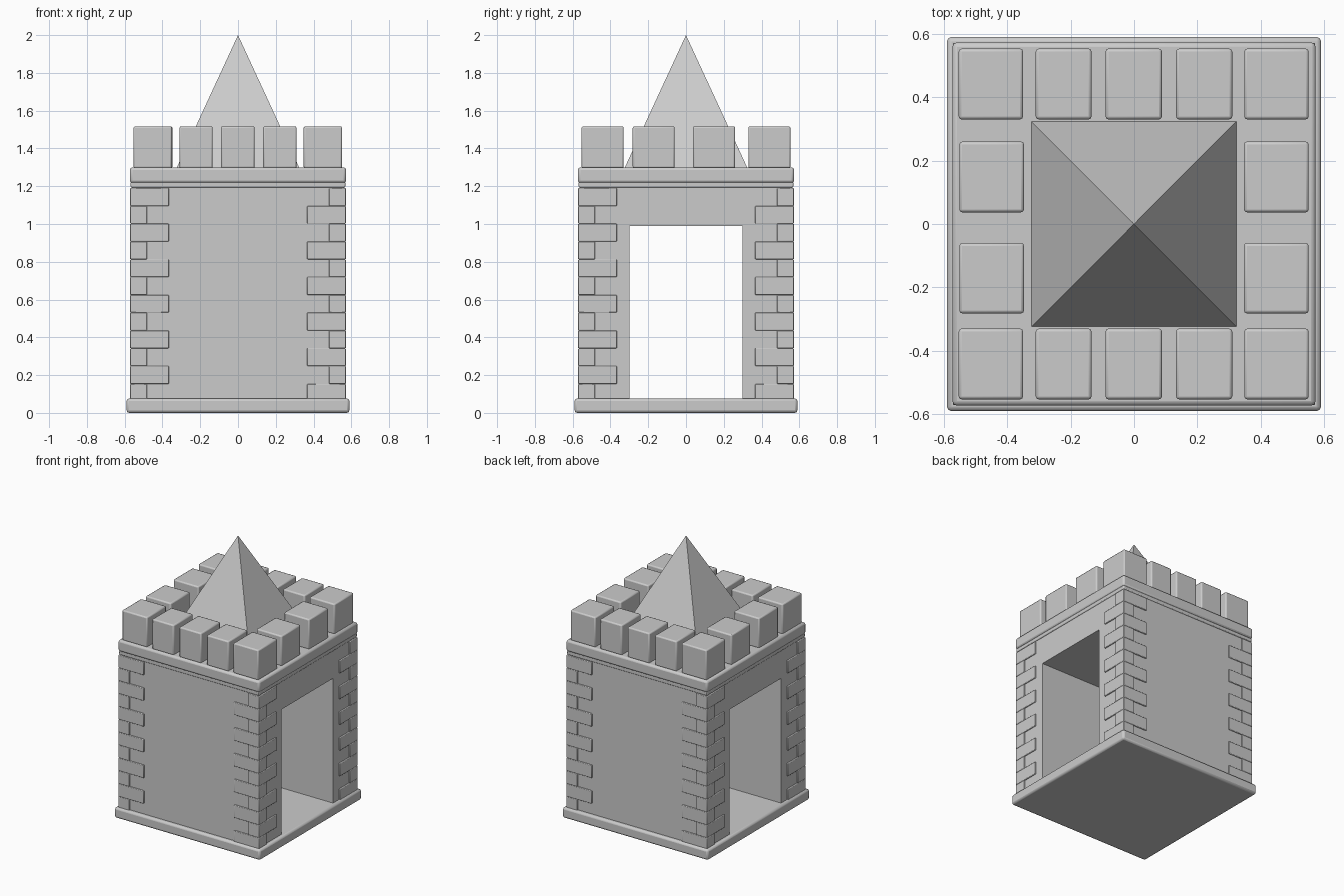
import bpy, bmesh, math
from mathutils import Matrix

if "Cube" in bpy.data.objects:
    bpy.data.objects.remove(bpy.data.objects["Cube"])


def finish(name, bm, bevel=0.0):
    bmesh.ops.recalc_face_normals(bm, faces=bm.faces)
    me = bpy.data.meshes.new(name)
    bm.to_mesh(me)
    bm.free()
    ob = bpy.data.objects.new(name, me)
    bpy.context.collection.objects.link(ob)
    if bevel:
        mod = ob.modifiers.new("edge_bevel", 'BEVEL')
        mod.width = bevel
        mod.segments = 2
        mod.limit_method = 'ANGLE'
        bpy.ops.object.select_all(action='DESELECT')
        ob.select_set(True)
        bpy.context.view_layer.objects.active = ob
        bpy.ops.object.shade_smooth_by_angle(angle=math.radians(50))
    return ob


def add_box(bm, x0, x1, y0, y1, z0, z1, rot=Matrix()):
    m = rot @ Matrix.Translation(((x0 + x1) / 2, (y0 + y1) / 2, (z0 + z1) / 2)) \
        @ Matrix.Diagonal((x1 - x0, y1 - y0, z1 - z0, 1))
    bmesh.ops.create_cube(bm, size=1, matrix=m)


def slab(name, half, z0, z1, bevel):
    bm = bmesh.new()
    add_box(bm, -half, half, -half, half, z0, z1)
    finish(name, bm, bevel)


# Base and cornice
slab("base_slab", 0.59, 0.0, 0.076, 0.014)
slab("cornice_lower", 0.568, 1.193, 1.222, 0.006)
slab("cornice_upper", 0.573, 1.217, 1.30, 0.014)

# Tower body: gateway profile in the yz plane, extruded along x
W, D, Z0, ZD, Z1 = 0.562, 0.298, 0.07, 0.99, 1.20
profile = [(-W, Z0), (-D, Z0), (-D, ZD), (D, ZD), (D, Z0), (W, Z0), (W, Z1), (-W, Z1)]
bm = bmesh.new()
face = bm.faces.new([bm.verts.new((-W, y, z)) for y, z in profile])
ext = bmesh.ops.extrude_face_region(bm, geom=[face])
bmesh.ops.translate(bm, vec=(2 * W, 0, 0),
                    verts=[v for v in ext["geom"] if isinstance(v, bmesh.types.BMVert)])
finish("tower_walls", bm)

# Corner stones, long and short sides alternating, turned around all four corners
bm = bmesh.new()
Q, PITCH = 0.571, 0.0942
for turn in range(4):
    rot = Matrix.Rotation(turn * math.pi / 2, 4, 'Z')
    for k in range(12):
        lx, ly = (0.205, 0.09) if k % 2 == 0 else (0.09, 0.205)
        top = 1.19 - k * PITCH
        add_box(bm, -Q, -Q + lx, -Q, -Q + ly, max(top - PITCH, 0.06), top, rot)
finish("corner_stones", bm, 0.004)

# Battlements
bm = bmesh.new()
ZB, ZT = 1.295, 1.517
for y0, y1 in ((-0.553, -0.33), (0.33, 0.553)):
    for x0, x1 in ((-0.553, -0.35), (-0.31, -0.134), (-0.09, 0.088), (0.133, 0.31), (0.348, 0.551)):
        add_box(bm, x0, x1, y0, y1, ZB, ZT)
for x0, x1 in ((-0.551, -0.347), (0.347, 0.551)):
    for y0, y1 in ((-0.282, -0.06), (0.037, 0.26)):
        add_box(bm, x0, x1, y0, y1, ZB, ZT)
finish("battlements", bm, 0.009)

# Pyramid roof
bm = bmesh.new()
bmesh.ops.create_cone(bm, cap_ends=True, segments=4, radius1=0.325 * math.sqrt(2), radius2=0,
                      depth=0.703,
                      matrix=Matrix.Translation((0, 0, 1.297 + 0.3515)) @ Matrix.Rotation(math.pi / 4, 4, 'Z'))
bmesh.ops.remove_doubles(bm, verts=bm.verts, dist=1e-5)
# align base edges with the walls whatever the cone start angle
if any(abs(v.co.x) < 1e-3 and abs(v.co.y) > 0.1 for v in bm.verts):
    bmesh.ops.rotate(bm, verts=bm.verts, cent=(0, 0, 0), matrix=Matrix.Rotation(math.pi / 4, 3, 'Z'))
finish("pyramid_roof", bm)
